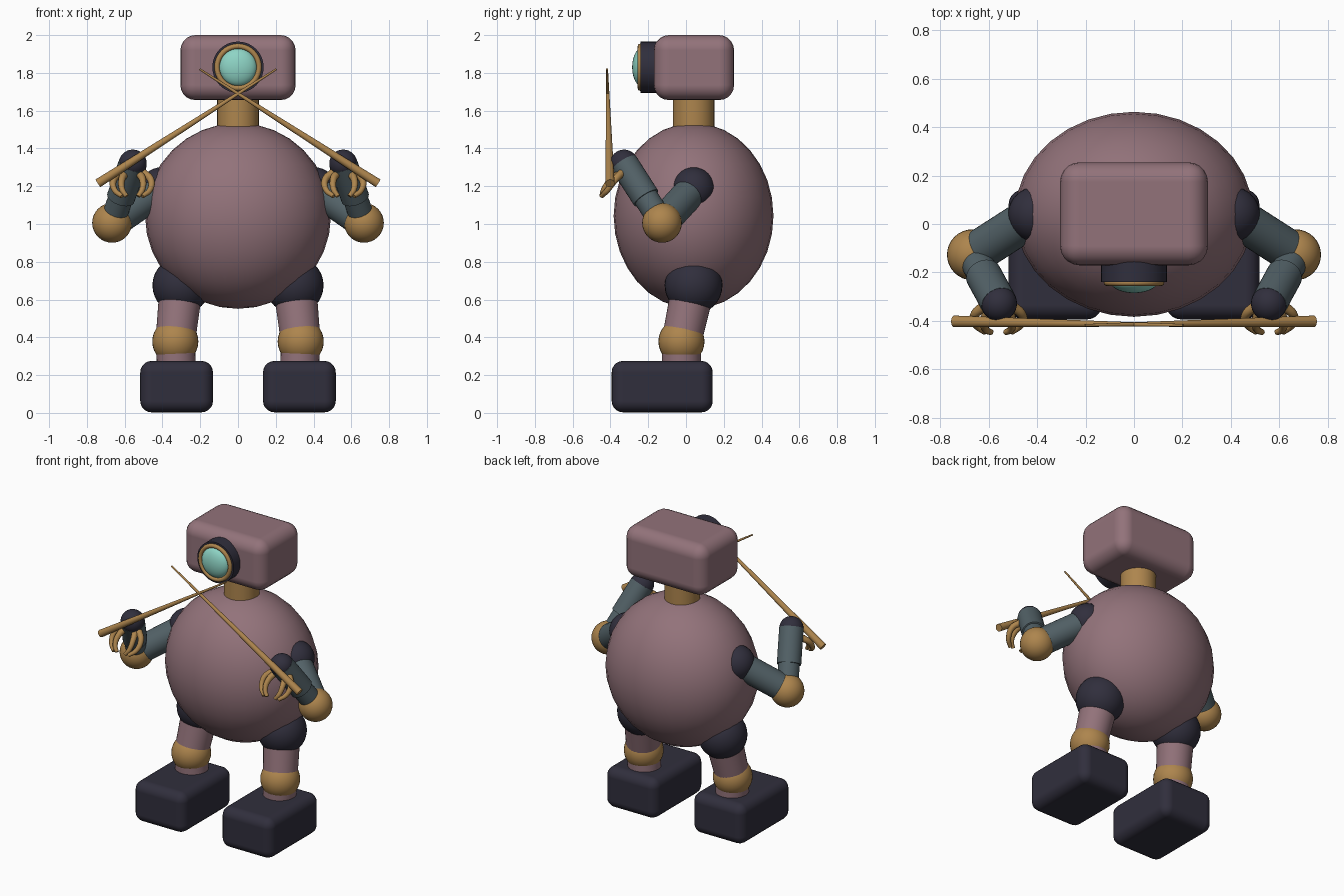
import bpy, math
from mathutils import Vector

cube = bpy.data.objects.get("Cube")
if cube:
    bpy.data.objects.remove(cube, do_unlink=True)


def material(name, rgb):
    m = bpy.data.materials.new(name)
    m.use_nodes = True
    m.diffuse_color = (*rgb, 1)
    m.node_tree.nodes["Principled BSDF"].inputs["Base Color"].default_value = (*rgb, 1)
    return m


ROSE = material("dusty_rose", (0.29, 0.17, 0.195))
GOLD = material("brass", (0.42, 0.235, 0.075))
DARK = material("midnight", (0.03, 0.028, 0.046))
SLATE = material("slate", (0.085, 0.12, 0.135))
TEAL = material("pale_teal", (0.27, 0.66, 0.56))


def finish(name, mat, smooth=True):
    ob = bpy.context.object
    ob.name = name
    ob.data.materials.append(mat)
    if smooth:
        bpy.ops.object.shade_smooth_by_angle(angle=math.radians(40))
    return ob


def ball(name, loc, r, mat, scale=(1, 1, 1)):
    bpy.ops.mesh.primitive_uv_sphere_add(segments=32, ring_count=16, radius=r, location=loc)
    ob = finish(name, mat)
    ob.scale = scale
    return ob


def rod(name, a, b, r1, r2, mat):
    """Tapered cylinder running from point a to point b."""
    a, b = Vector(a), Vector(b)
    bpy.ops.mesh.primitive_cone_add(vertices=32, radius1=r1, radius2=r2,
                                    depth=(b - a).length, location=(a + b) / 2)
    ob = finish(name, mat)
    ob.rotation_euler = (b - a).to_track_quat('Z', 'Y').to_euler()
    return ob


def rounded_box(name, loc, size, bevel, mat):
    bpy.ops.mesh.primitive_cube_add(size=1, location=loc)
    ob = finish(name, mat, False)
    for v in ob.data.vertices:
        v.co = [c * s for c, s in zip(v.co, size)]
    mod = ob.modifiers.new("round", 'BEVEL')
    mod.width, mod.segments = bevel, 5
    ob.data.polygons.foreach_set("use_smooth", [True] * len(ob.data.polygons))
    mod.harden_normals = True
    return ob


def claw(name, points, r, mat):
    """Curved finger that narrows towards its tip."""
    cu = bpy.data.curves.new(name, 'CURVE')
    cu.dimensions, cu.bevel_depth = '3D', r
    cu.bevel_resolution, cu.use_fill_caps = 3, True
    sp = cu.splines.new('BEZIER')
    sp.bezier_points.add(len(points) - 1)
    for i, (bp, co) in enumerate(zip(sp.bezier_points, points)):
        bp.co = co
        bp.radius = 1 - 0.15 * i
        bp.handle_left_type = bp.handle_right_type = 'AUTO'
    cu.materials.append(mat)
    ob = bpy.data.objects.new(name, cu)
    bpy.context.collection.objects.link(ob)


# Body, neck and head
ball("body", (0, 0.04, 1.043), 0.492, ROSE, (1, 0.86, 1))
rod("neck", (0, 0.04, 1.48), (0, 0.04, 1.7), 0.11, 0.11, GOLD)
rounded_box("head", (0, 0.042, 1.828), (0.61, 0.425, 0.344), 0.08, ROSE)

# Single eye
rod("eye_housing", (0, -0.1, 1.83), (0, -0.24, 1.83), 0.136, 0.136, DARK)
bpy.ops.mesh.primitive_torus_add(major_radius=0.111, minor_radius=0.014, major_segments=40,
                                 location=(0, -0.242, 1.83), rotation=(math.pi / 2, 0, 0))
finish("eye_ring", GOLD)
ball("eye_lens", (0, -0.235, 1.83), 0.1, TEAL, (1, 0.5, 1))

for side, s in (("left", 1), ("right", -1)):
    def at(x, y, z):
        return Vector((s * x, y, z))

    # Legs
    hip, knee = at(0.30, 0.04, 0.675), at(0.332, -0.024, 0.378)
    ball(side + "_hip", hip, 0.153, DARK)
    rod(side + "_thigh", hip, knee, 0.115, 0.105, ROSE)
    ball(side + "_knee", knee, 0.122, GOLD)
    rod(side + "_shin", knee, at(0.325, -0.024, 0.22), 0.103, 0.103, ROSE)
    rounded_box(side + "_foot", at(0.325, -0.126, 0.139), (0.385, 0.535, 0.272), 0.06, DARK)

    # Arms
    shoulder, elbow, wrist = at(0.407, 0.04, 1.187), at(0.667, -0.127, 1.006), at(0.557, -0.328, 1.32)
    cuff = elbow.lerp(wrist, 0.42)
    ball(side + "_shoulder", shoulder, 0.113, DARK)
    rod(side + "_upper_arm", shoulder, elbow, 0.085, 0.085, SLATE)
    ball(side + "_elbow", elbow, 0.105, GOLD)
    rod(side + "_forearm", elbow, cuff, 0.066, 0.066, SLATE)
    rod(side + "_sleeve", cuff, wrist, 0.075, 0.075, SLATE)
    ball(side + "_wrist", wrist, 0.074, DARK)

    # Gripping claws, two on each side of the palm
    for n, (spread, fwd) in enumerate(((-0.098, 0), (-0.055, -0.02), (0.055, -0.02), (0.098, 0))):
        x = 0.56
        claw(f"{side}_claw_{n + 1}", [
            at(x + spread * 0.6, -0.34, 1.27),
            at(x + spread, -0.375 + fwd, 1.235),
            at(x + spread * 0.95, -0.415 + fwd, 1.18),
            at(x + spread * 0.55, -0.447, 1.147)], 0.022, GOLD)

    # Tapered stick crossing in front of the head
    rod(side + "_stick", at(0.742, -0.402, 1.215), at(-0.203, -0.418, 1.82), 0.024, 0.005, GOLD)
